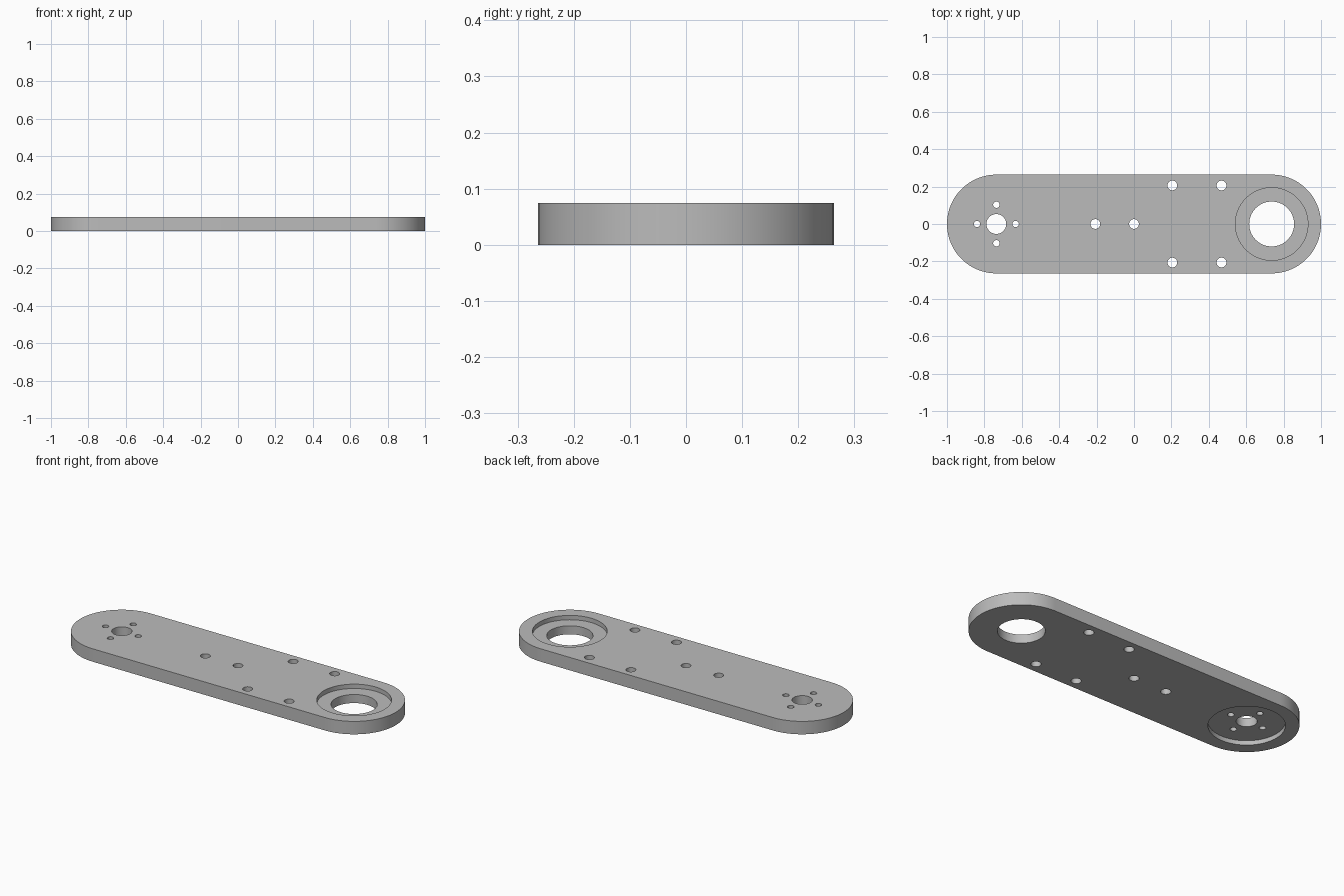
import bpy, bmesh, math

cube = bpy.data.objects.get("Cube")
if cube:
    bpy.data.objects.remove(cube, do_unlink=True)

LENGTH, RADIUS, THICK = 2.0, 0.264, 0.074
END = LENGTH / 2 - RADIUS      # centre of each rounded end
RECESS_R, RECESS_D = 0.194, 0.025

grey = bpy.data.materials.new("light grey")
grey.use_nodes = True
colour = (0.5, 0.5, 0.5, 1)
grey.diffuse_color = colour
grey.node_tree.nodes["Principled BSDF"].inputs["Base Color"].default_value = colour


def prism(name, outline, z0, z1):
    """Extrude a closed outline from z0 to z1."""
    bm = bmesh.new()
    face = bm.faces.new([bm.verts.new((x, y, z0)) for x, y in outline])
    new = bmesh.ops.extrude_face_region(bm, geom=[face])["geom"]
    verts = [g for g in new if isinstance(g, bmesh.types.BMVert)]
    bmesh.ops.translate(bm, verts=verts, vec=(0, 0, z1 - z0))
    bmesh.ops.recalc_face_normals(bm, faces=bm.faces)
    mesh = bpy.data.meshes.new(name)
    bm.to_mesh(mesh)
    bm.free()
    mesh.materials.append(grey)
    obj = bpy.data.objects.new(name, mesh)
    bpy.context.collection.objects.link(obj)
    return obj


def arc(cx, cy, r, start, sweep, count):
    return [(cx + r * math.cos(start + sweep * i / count),
             cy + r * math.sin(start + sweep * i / count)) for i in range(count + 1)]


# Plate with two rounded ends
half = math.pi / 2
plate = prism("arm_plate",
              arc(END, 0, RADIUS, -half, math.pi, 48) + arc(-END, 0, RADIUS, half, math.pi, 48),
              0, THICK)
bpy.context.view_layer.objects.active = plate
plate.select_set(True)


def drill(x, y, r, z0=-0.05, z1=THICK + 0.05, sides=48):
    """Cut a round hole or pocket out of the plate."""
    cutter = prism("hole_cutter", arc(x, y, r, 0, math.tau, sides)[:-1], z0, z1)
    cutter.hide_render = True
    mod = plate.modifiers.new("hole", 'BOOLEAN')
    mod.operation, mod.solver, mod.object = 'DIFFERENCE', 'EXACT', cutter
    bpy.ops.object.modifier_apply(modifier=mod.name)
    bpy.data.objects.remove(cutter, do_unlink=True)


# Bearing seat: pocket from above with a through hole
drill(END, 0, RECESS_R, z0=THICK - RECESS_D, sides=80)
drill(END, 0, 0.12, sides=64)

# Hub seat: pocket from below, shaft hole and four screw holes
drill(-END, 0, RECESS_R, z1=RECESS_D, sides=80)
drill(-END, 0, 0.053)
for i in range(4):
    a = i * half
    drill(-END + 0.103 * math.cos(a), 0.103 * math.sin(a), 0.017, sides=32)

# Mounting holes along the middle and in mirrored pairs
for x in (-0.207, 0):
    drill(x, 0, 0.026)
for x in (0.205, 0.468):
    for side in (-1, 1):
        drill(x, side * 0.206, 0.026)

bpy.ops.object.shade_smooth_by_angle(angle=math.radians(30))
